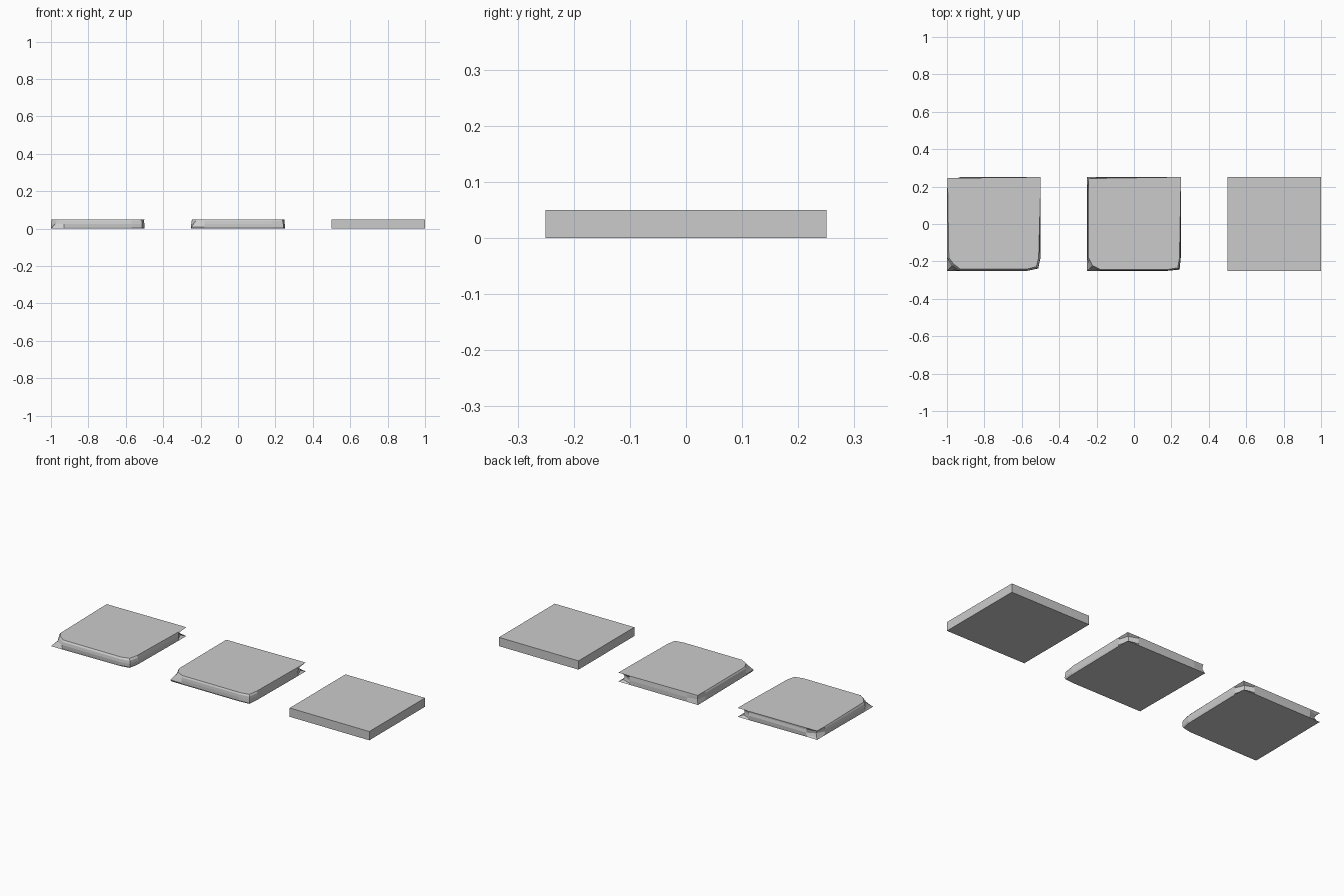
import bpy, bmesh

if "Cube" in bpy.data.objects:
    bpy.data.objects.remove(bpy.data.objects["Cube"])

HALF, T = 0.25, 0.05
# Corner order: front-left, front-right, back-right, back-left
SIGNS = [(-1, -1), (1, -1), (1, 1), (-1, 1)]


def make_tile(name, x, rings):
    """Loft a square slab through rings: (z, side inset, corner pull-ins)."""
    bm = bmesh.new()
    loops = []
    for z, inset, cuts in rings:
        pts = []
        for i, ((sx, sy), c) in enumerate(zip(SIGNS, cuts)):
            run = 0.07
            side = min(inset, c)
            a = (sx * (HALF - side), sy * (HALF - run))
            b = (sx * (HALF - c), sy * (HALF - c))
            d = (sx * (HALF - run), sy * (HALF - side))
            pts += [a, b, d] if i % 2 == 0 else [d, b, a]
        loops.append([bm.verts.new((px, py, z)) for px, py in pts])
    for lo, hi in zip(loops, loops[1:]):
        n = len(lo)
        for i in range(n):
            j = (i + 1) % n
            bm.faces.new((lo[i], lo[j], hi[j], hi[i]))
    bm.faces.new(loops[0][::-1])
    bm.faces.new(loops[-1])
    bmesh.ops.recalc_face_normals(bm, faces=bm.faces)
    me = bpy.data.meshes.new(name)
    bm.to_mesh(me)
    bm.free()
    ob = bpy.data.objects.new(name, me)
    ob.location.x = x
    bpy.context.collection.objects.link(ob)
    return ob


# Heavily worn tile: chipped corners between thin top and bottom lips
make_tile("heavily_worn_tile", -0.75, [
    (0.0, 0.006, (0.0, 0.016, 0.0, 0.004)),
    (0.009, 0.001, (0.008, 0.012, 0.022, 0.016)),
    (0.025, 0.0, (0.024, 0.012, 0.026, 0.024)),
    (0.041, 0.003, (0.030, 0.014, 0.022, 0.016)),
    (T, 0.010, (0.036, 0.022, 0.0, 0.004)),
])

# Lightly worn tile
make_tile("lightly_worn_tile", 0.0, [
    (0.0, 0.005, (0.004, 0.010, 0.0, 0.0)),
    (0.009, 0.0, (0.0, 0.006, 0.018, 0.004)),
    (0.025, 0.0, (0.012, 0.008, 0.024, 0.010)),
    (0.041, 0.002, (0.024, 0.010, 0.018, 0.008)),
    (T, 0.007, (0.028, 0.016, 0.0, 0.006)),
])

# Intact tile: plain box
bpy.ops.mesh.primitive_cube_add(size=1, location=(0.75, 0, T / 2))
tile = bpy.context.object
tile.name = "intact_tile"
tile.scale = (2 * HALF, 2 * HALF, T)
